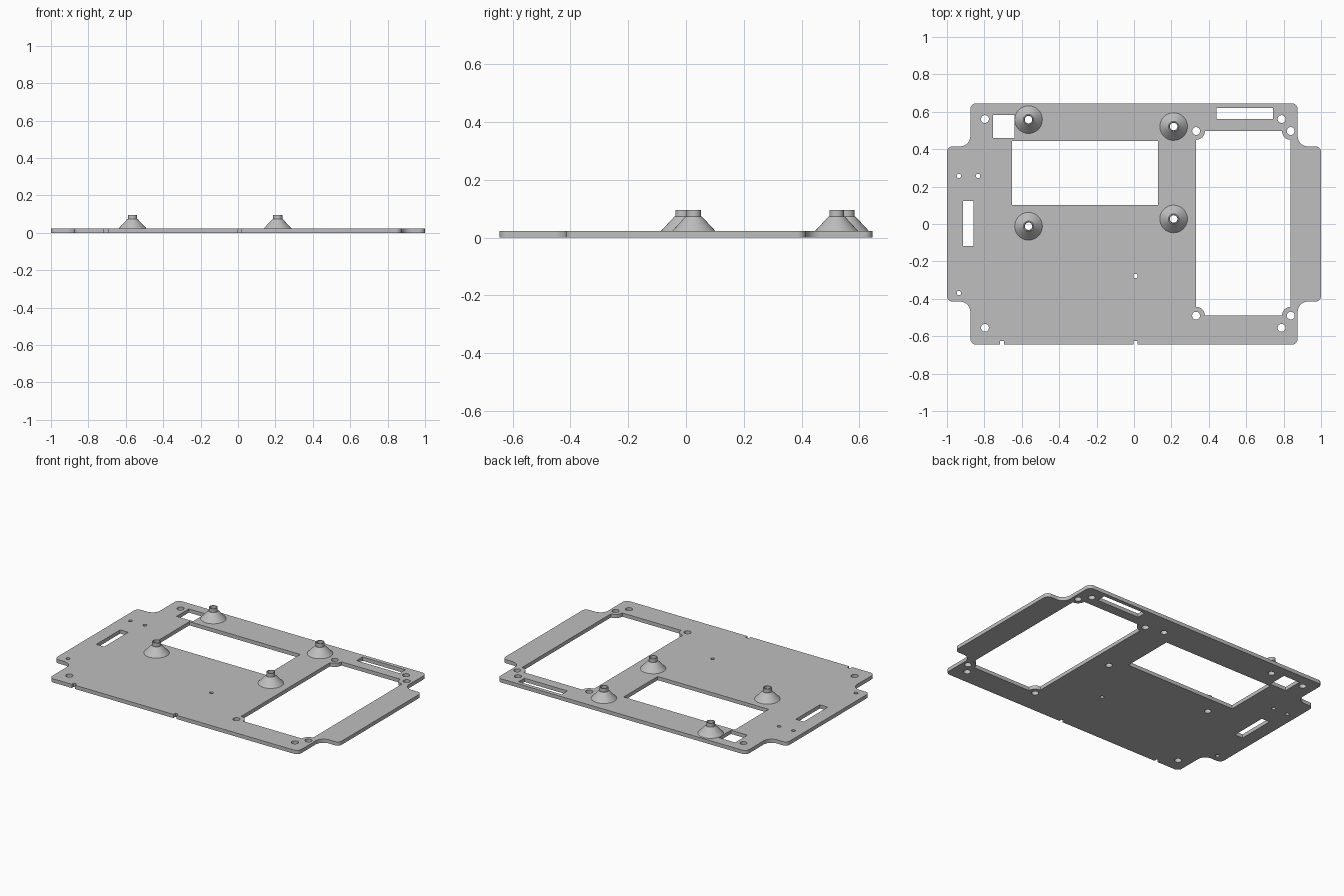
import bpy, bmesh
from math import sin, cos, pi
from mathutils import Vector

if "Cube" in bpy.data.objects:
    bpy.data.objects.remove(bpy.data.objects["Cube"], do_unlink=True)

THICK = 0.0235
BORE = 0.02

grey = bpy.data.materials.new("plain grey")
grey.use_nodes = True
colour = (0.52, 0.52, 0.52, 1)
grey.diffuse_color = colour
grey.node_tree.nodes["Principled BSDF"].inputs["Base Color"].default_value = colour


def circle(x, y, r, n=24):
    return [(x + r * cos(2 * pi * i / n), y + r * sin(2 * pi * i / n)) for i in range(n)]


def rect(x0, x1, y0, y1):
    return [(x0, y0), (x1, y0), (x1, y1), (x0, y1)]


def rounded(corners, steps=8):
    """Round the right-angled corners of an outline of (x, y, radius)."""
    out = []
    for i, (x, y, r) in enumerate(corners):
        p = Vector((x, y))
        if r == 0:
            out.append((x, y))
            continue
        a = (Vector(corners[i - 1][:2]) - p).normalized() * r
        b = (Vector(corners[(i + 1) % len(corners)][:2]) - p).normalized() * r
        for k in range(steps + 1):
            t = pi / 2 * k / steps
            out.append(tuple(p + a * (1 - sin(t)) + b * (1 - cos(t))))
    return out


# Plate outline: body with side ears, and two notches in the front edge
W, E, D, F = 0.875, 1.0, 0.645, 0.415
right = [(W, -D, .03), (W, -F, .055), (E, -F, .03), (E, F, .03), (W, F, .055), (W, D, .03)]
left = [(-x, y, r) for x, y, r in reversed(right)]
notches = []
for x in (-0.706, 0.008):
    notches += [(x - .011, -D, 0), (x - .011, -D + .02, 0), (x + .011, -D + .02, 0), (x + .011, -D, 0)]
loops = [rounded(right + left + notches)]

# Large opening whose corners carry rounded screw lugs
X0, X1, Y0, Y1, LUG = 0.332, 0.838, -0.49, 0.497, 0.047
opening = []
for x, y, start in ((X0, Y0, pi / 2), (X1, Y0, pi), (X1, Y1, 1.5 * pi), (X0, Y1, 2 * pi)):
    for k in range(9):
        a = start - pi / 2 * k / 8
        opening.append((x + LUG * cos(a), y + LUG * sin(a)))
    loops.append(circle(x, y, 0.021))
loops.append(opening[::1])

# Rectangular windows and slots
loops += [rect(-0.652, 0.128, 0.102, 0.443), rect(-0.754, -0.638, 0.46, 0.583),
          rect(0.441, 0.743, 0.561, 0.62), rect(-0.914, -0.858, -0.118, 0.123)]

# Screw holes and small pilot holes
loops += [circle(x, y, 0.021) for x in (-0.797, 0.789) for y in (-0.555, 0.561)]
loops += [circle(x, y, 0.012, 12) for x, y in
          ((-0.936, 0.257), (-0.834, 0.257), (-0.936, -0.369), (0.008, -0.278))]

posts = {"back_right": (-0.564, 0.558), "back_left": (0.212, 0.521),
         "front_right": (-0.564, -0.012), "front_left": (0.212, 0.027)}
loops += [circle(x, y, BORE) for x, y in posts.values()]


def finish(name, mesh):
    bm = bmesh.new()
    bm.from_mesh(mesh)
    bmesh.ops.remove_doubles(bm, verts=bm.verts, dist=0.0002)
    bmesh.ops.recalc_face_normals(bm, faces=bm.faces)
    bm.to_mesh(mesh)
    bm.free()
    mesh.materials.clear()
    mesh.materials.append(grey)
    ob = bpy.data.objects.new(name, mesh)
    bpy.context.collection.objects.link(ob)
    bpy.ops.object.select_all(action='DESELECT')
    ob.select_set(True)
    bpy.context.view_layer.objects.active = ob
    bpy.ops.object.shade_smooth_by_angle(angle=0.6)
    return ob


# Mounting plate: filled and extruded flat curve
curve = bpy.data.curves.new("plate_outline", 'CURVE')
curve.dimensions = '2D'
curve.fill_mode = 'BOTH'
curve.extrude = THICK / 2
for pts in loops:
    s = curve.splines.new('POLY')
    s.points.add(len(pts) - 1)
    for p, (x, y) in zip(s.points, pts):
        p.co = (x, y, 0, 1)
    s.use_cyclic_u = True
temp = bpy.data.objects.new("plate_outline", curve)
bpy.context.collection.objects.link(temp)
bpy.context.view_layer.update()
deps = bpy.context.evaluated_depsgraph_get()
plate_mesh = bpy.data.meshes.new_from_object(temp.evaluated_get(deps))
bpy.data.objects.remove(temp, do_unlink=True)
plate = finish("mounting_plate", plate_mesh)
plate.location.z = THICK / 2

# Conical standoffs with a hollow pin on top
profile = [(0.074, THICK), (0.028, 0.073), (0.025, 0.073), (0.025, 0.096), (BORE, 0.096), (BORE, THICK)]
N = 32
for name, (px, py) in posts.items():
    verts = [(r * cos(2 * pi * i / N), r * sin(2 * pi * i / N), z) for r, z in profile for i in range(N)]
    faces = [(j * N + i, j * N + (i + 1) % N, (j + 1) * N + (i + 1) % N, (j + 1) * N + i)
             for j in range(len(profile) - 1) for i in range(N)]
    mesh = bpy.data.meshes.new("standoff")
    mesh.from_pydata(verts, [], faces)
    post = finish("standoff_" + name, mesh)
    # Outer walls must face away from the bore
    if mesh.polygons[0].normal.z < 0:
        mesh.flip_normals()
    post.location = (px, py, 0)
